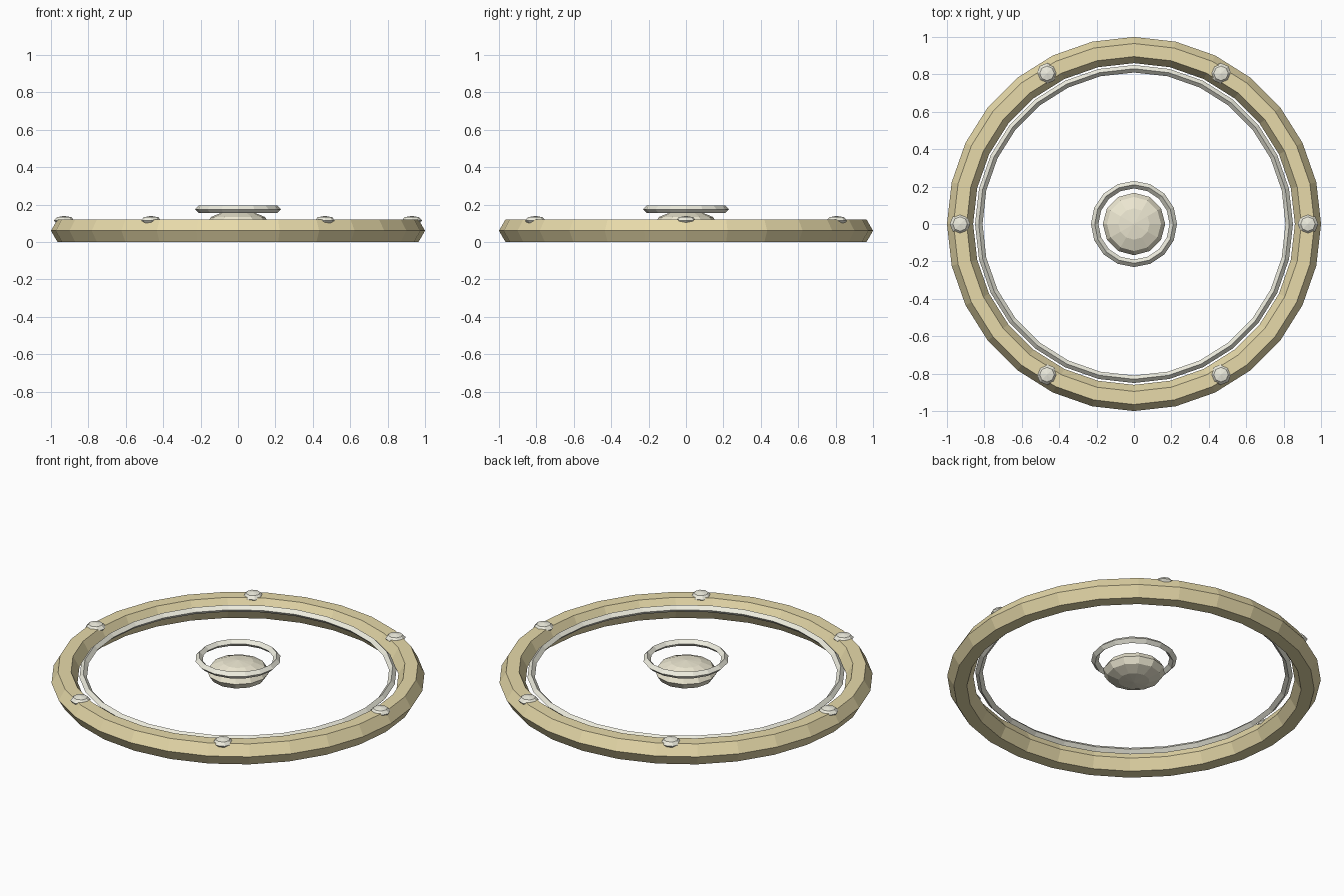
import bpy, math

if "Cube" in bpy.data.objects:
    bpy.data.objects.remove(bpy.data.objects["Cube"])


def material(name, rgb):
    m = bpy.data.materials.new(name)
    m.diffuse_color = (*rgb, 1)
    m.use_nodes = True
    m.node_tree.nodes["Principled BSDF"].inputs["Base Color"].default_value = m.diffuse_color
    return m


GOLD = material("gold", (0.80, 0.70, 0.40))
PALE = material("pale_metal", (0.86, 0.85, 0.74))
GEM = material("gem", (0.84, 0.80, 0.64))


def finish(name, mat):
    ob = bpy.context.object
    ob.name = name
    ob.data.materials.append(mat)
    return ob


def ring(name, major, minor, z, segs, sides, mat):
    bpy.ops.mesh.primitive_torus_add(
        major_radius=major, minor_radius=minor, major_segments=segs,
        minor_segments=sides, location=(0, 0, z))
    return finish(name, mat)


def stone(name, radius, half_height, loc, segs, rings, mat):
    bpy.ops.mesh.primitive_uv_sphere_add(
        radius=radius, segments=segs, ring_count=rings, location=loc)
    bpy.context.object.scale.z = half_height / radius
    return finish(name, mat)


# Main band with hexagonal section, and the thin diamond-section inner band
ring("outer_ring", 0.93, 0.07, 0.0606, 28, 6, GOLD)
ring("inner_ring", 0.83, 0.02, 0.087, 28, 4, PALE)

# Floating centre stone with its small halo
stone("centre_stone", 0.167, 0.068, (0, 0, 0.10), 12, 6, GEM)
ring("centre_halo", 0.21, 0.02, 0.175, 16, 4, PALE)

# Six studs spaced round the main band
for i in range(6):
    a = math.radians(60 * i)
    stone(f"stud_{i + 1}", 0.055, 0.025,
          (0.93 * math.cos(a), 0.93 * math.sin(a), 0.115), 8, 4, PALE)
